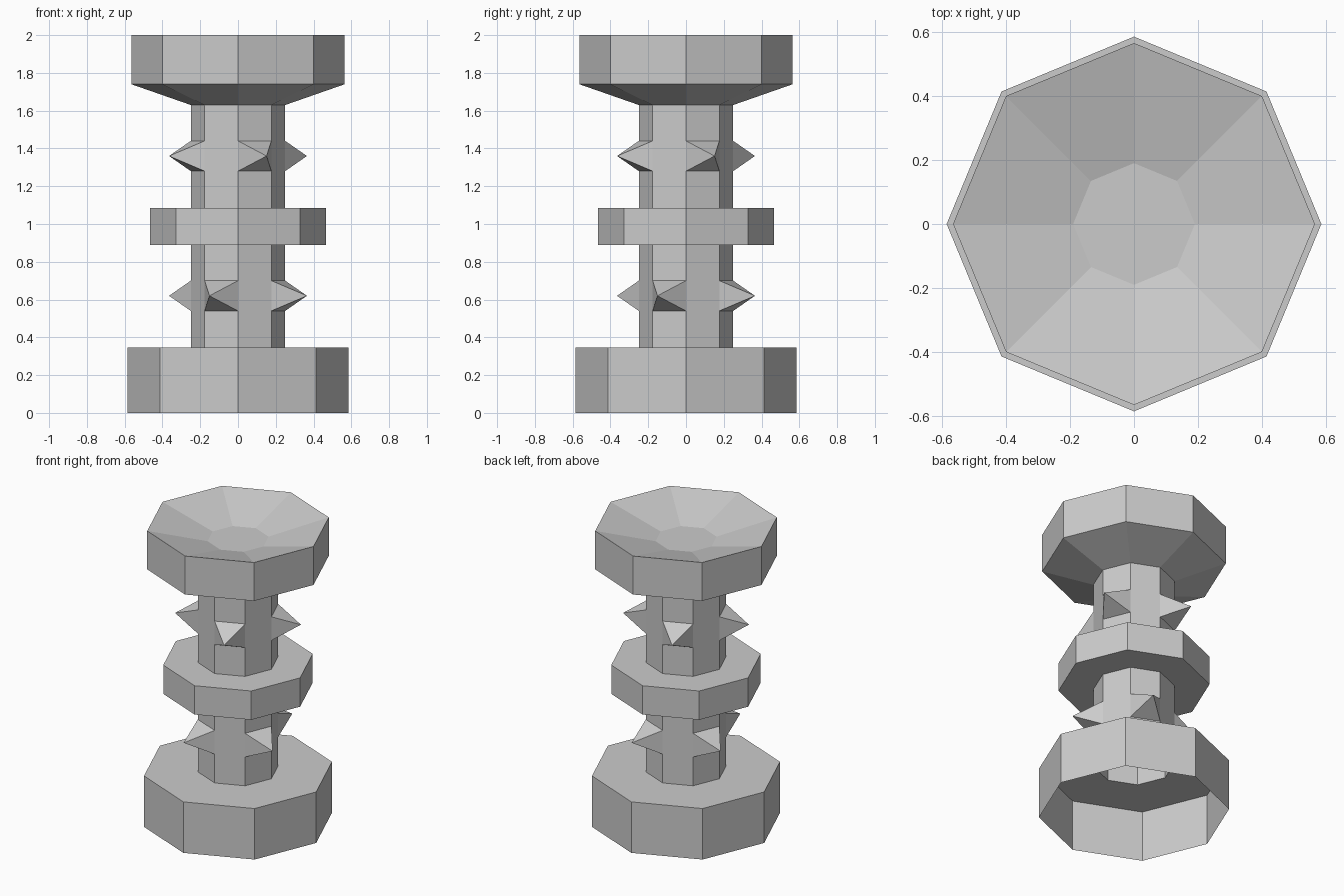
import bpy, bmesh
from math import cos, sin, pi

if "Cube" in bpy.data.objects:
    bpy.data.objects.remove(bpy.data.objects["Cube"])

SIDES = 8
SHAFT_R = 0.25
SPIKE_R = 0.395


def lathe(name, profile, spike_band=None, spike_parity=0, cap_last=False):
    """Spin an (r, z) profile into an open octagonal shell; spikes grow from alternate faces of one band."""
    bm = bmesh.new()
    rings = [[bm.verts.new((r * cos(2 * pi * i / SIDES), r * sin(2 * pi * i / SIDES), z))
              for i in range(SIDES)] for r, z in profile]
    for b in range(len(rings) - 1):
        lo, hi = rings[b], rings[b + 1]
        for i in range(SIDES):
            j = (i + 1) % SIDES
            quad = [lo[i], lo[j], hi[j], hi[i]]
            if b == spike_band and i % 2 == spike_parity:
                a = 2 * pi * (i + 0.5) / SIDES
                z = (profile[b][1] + profile[b + 1][1]) / 2
                tip = bm.verts.new((SPIKE_R * cos(a), SPIKE_R * sin(a), z))
                for k in range(4):
                    bm.faces.new((quad[k], quad[(k + 1) % 4], tip))
            else:
                bm.faces.new(quad)
    if cap_last:
        bm.faces.new(rings[-1])
    mesh = bpy.data.meshes.new(name)
    bm.to_mesh(mesh)
    bm.free()
    obj = bpy.data.objects.new(name, mesh)
    bpy.context.collection.objects.link(obj)
    return obj


# Hollow foot, open underneath
lathe("base", [(0.585, 0), (0.585, 0.345), (SHAFT_R, 0.345)])

# Two shaft sections with a ring of four spikes each, staggered by one face
lathe("lower_shaft", [(SHAFT_R, z) for z in (0.345, 0.54, 0.70, 0.89)], 1, 1)
lathe("upper_shaft", [(SHAFT_R, z) for z in (1.085, 1.28, 1.44, 1.63)], 1, 0)

# Collar between the shaft sections
lathe("middle_collar", [(SHAFT_R, 0.89), (0.465, 0.89), (0.465, 1.085), (SHAFT_R, 1.085)])

# Flared head with a shallow dish on top
lathe("head", [(SHAFT_R, 1.63), (0.565, 1.74), (0.565, 2.0), (0.19, 1.90)], cap_last=True)
